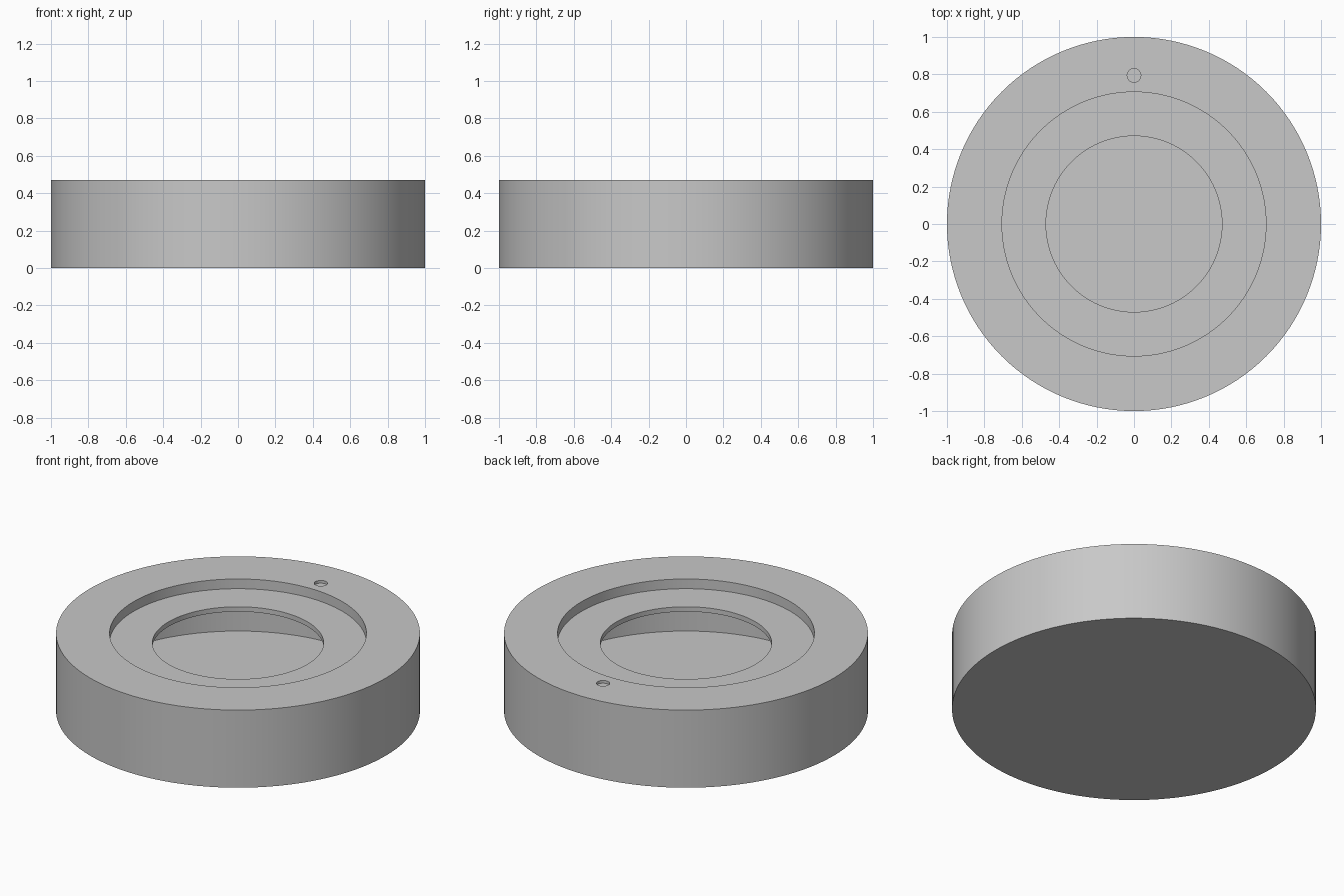
import bpy
import bmesh
import math

if "Cube" in bpy.data.objects:
    bpy.data.objects.remove(bpy.data.objects["Cube"])

U = 1 / 17      # design unit: the body is 34 units wide and 8 high
SEGMENTS = 128

grey = bpy.data.materials.new("plain grey")
grey.diffuse_color = (0.58, 0.58, 0.58, 1)
grey.use_nodes = True
grey.node_tree.nodes["Principled BSDF"].inputs["Base Color"].default_value = grey.diffuse_color


def lathe(name, profile, location=(0, 0, 0), segments=SEGMENTS):
    """Turn a (radius, height) profile around z, with flat caps at both ends."""
    bm = bmesh.new()
    rings = []
    for r, z in profile:
        rings.append([bm.verts.new((r * U * math.cos(2 * math.pi * i / segments),
                                    r * U * math.sin(2 * math.pi * i / segments),
                                    z * U)) for i in range(segments)])
    for a, b in zip(rings, rings[1:]):
        for i in range(segments):
            j = (i + 1) % segments
            bm.faces.new((a[i], a[j], b[j], b[i]))
    bm.faces.new(rings[0][::-1])
    bm.faces.new(rings[-1])
    bmesh.ops.recalc_face_normals(bm, faces=bm.faces)
    mesh = bpy.data.meshes.new(name)
    bm.to_mesh(mesh)
    bm.free()
    mesh.materials.append(grey)
    obj = bpy.data.objects.new(name, mesh)
    obj.location = location
    bpy.context.collection.objects.link(obj)
    return obj


# Hollow round body: outer wall, rim, stepped ledge, thin lip, undercut cavity, floor
body = lathe("hollow_round_body", [
    (17, 0), (17, 8),        # outer wall
    (12, 8), (12, 7),        # rim and recess
    (8, 7), (8, 6.5),        # ledge and opening lip
    (15.5, 6.5), (15.5, 1),  # cavity roof and wall, closed by the floor
])

# Shallow marker hole in the rim at the back
cutter = lathe("marker_hole_cutter", [(0.62, 7.72), (0.62, 8.5)],
               (0, 13.5 * U, 0), 32)
cutter.hide_render = True
cutter.hide_set(True)
hole = body.modifiers.new("marker hole", 'BOOLEAN')
hole.operation = 'DIFFERENCE'
hole.solver = 'EXACT'
hole.object = cutter

# Smooth walls with crisp edges
bpy.context.view_layer.objects.active = body
body.select_set(True)
bpy.ops.object.shade_smooth_by_angle(angle=math.radians(30))
